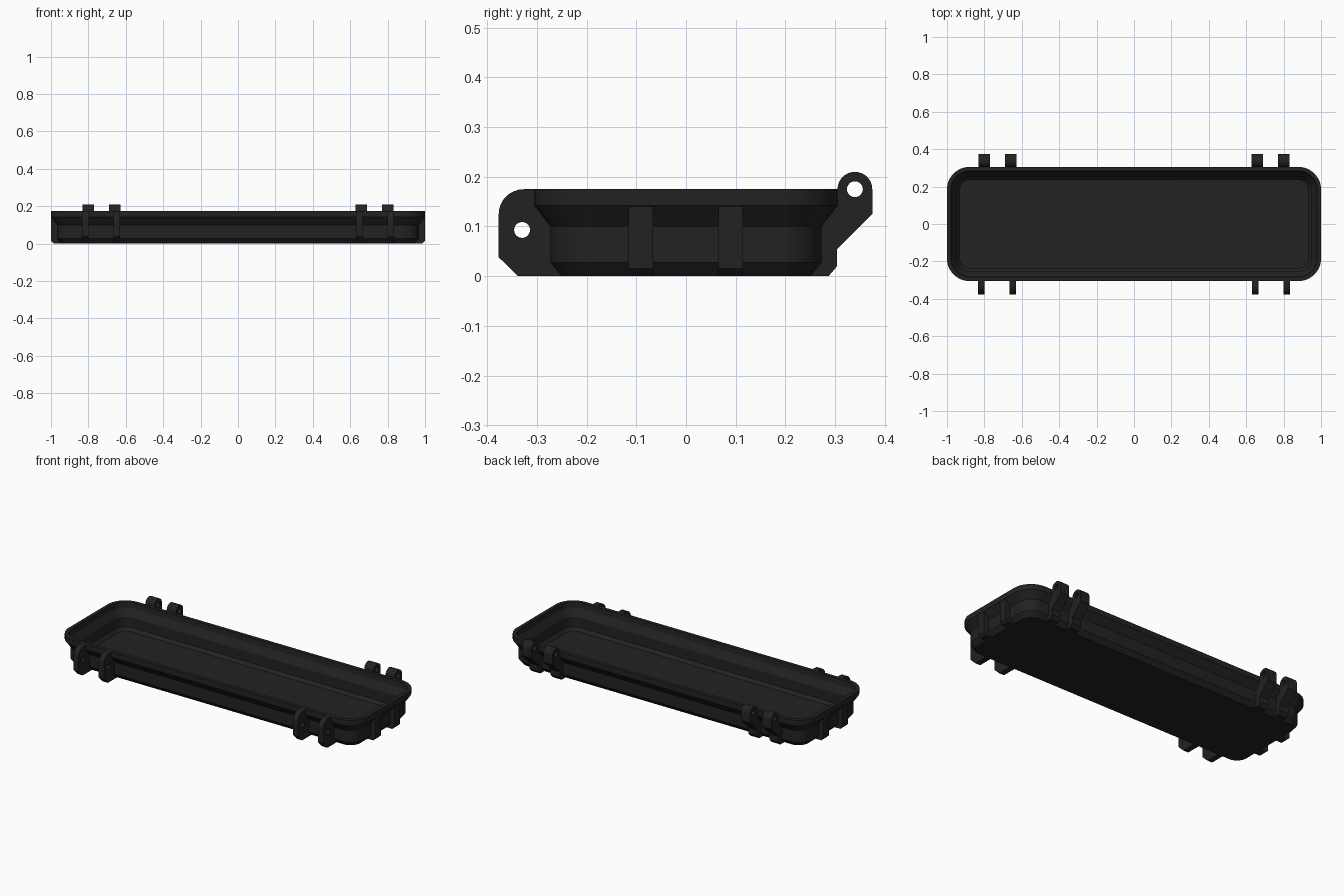
import bpy, bmesh, math
from mathutils import Matrix

if "Cube" in bpy.data.objects:
    bpy.data.objects.remove(bpy.data.objects["Cube"])

black = bpy.data.materials.new("black plastic")
black.diffuse_color = (0.016, 0.016, 0.016, 1)
black.use_nodes = True
black.node_tree.nodes["Principled BSDF"].inputs["Base Color"].default_value = black.diffuse_color

HX, HY = 1.0, 0.305   # half size of the rim
CORNER = 0.12         # rim corner radius


def finish(obj, angle=30):
    obj.data.materials.clear()
    obj.data.materials.append(black)
    bpy.ops.object.select_all(action='DESELECT')
    obj.select_set(True)
    bpy.context.view_layer.objects.active = obj
    bpy.ops.object.shade_smooth_by_angle(angle=math.radians(angle))


def ring(inset, z, steps=12):
    """Rounded rectangle, pulled in from the rim outline."""
    r = max(CORNER - inset, 0.04)
    points = []
    for k, (sx, sy) in enumerate([(1, 1), (-1, 1), (-1, -1), (1, -1)]):
        for i in range(steps + 1):
            a = math.pi / 2 * (k + i / steps)
            points.append((sx * (HX - inset - r) + r * math.cos(a),
                           sy * (HY - inset - r) + r * math.sin(a), z))
    return points


def arc(cy, cz, r, start, end, n):
    return [(cy + r * math.cos(math.radians(start + (end - start) * i / n)),
             cz + r * math.sin(math.radians(start + (end - start) * i / n)))
            for i in range(n + 1)]


def plate(name, x, width, outline, hole=None):
    """Side profile in y and z, with an optional pin hole, extruded along x."""
    curve = bpy.data.curves.new(name, 'CURVE')
    curve.dimensions = '2D'
    curve.fill_mode = 'BOTH'
    curve.extrude = width / 2
    for points in [outline] + ([hole] if hole else []):
        spline = curve.splines.new('POLY')
        spline.points.add(len(points) - 1)
        for p, (y, z) in zip(spline.points, points):
            p.co = (y, z, 0, 1)
        spline.use_cyclic_u = True
    obj = bpy.data.objects.new(name, curve)
    bpy.context.collection.objects.link(obj)
    obj.matrix_world = Matrix(((0, 0, 1, x), (1, 0, 0, 0),
                               (0, 1, 0, 0), (0, 0, 0, 1)))
    bpy.ops.object.select_all(action='DESELECT')
    obj.select_set(True)
    bpy.context.view_layer.objects.active = obj
    bpy.ops.object.convert(target='MESH')
    finish(bpy.context.object)


# Tray shell: outer wall from the bottom up, over the rim, inner wall to the floor
section = [(0.055, 0.0), (0.032, 0.028), (0.032, 0.10), (0.0, 0.142), (0.0, 0.175),
           (0.022, 0.175), (0.025, 0.142), (0.052, 0.10), (0.052, 0.04), (0.068, 0.022)]
bm = bmesh.new()
loops = [[bm.verts.new(p) for p in ring(inset, z)] for inset, z in section]
for low, high in zip(loops, loops[1:]):
    for i in range(len(low)):
        j = (i + 1) % len(low)
        bm.faces.new((low[i], low[j], high[j], high[i]))
bm.faces.new(loops[0][::-1])
bm.faces.new(loops[-1])
bmesh.ops.recalc_face_normals(bm, faces=bm.faces)
mesh = bpy.data.meshes.new("tray")
bm.to_mesh(mesh)
bm.free()
tray = bpy.data.objects.new("tray", mesh)
bpy.context.collection.objects.link(tray)
finish(tray, 25)

# Latch lugs on the front and hinge lugs on the back
latch = ([(-0.245, 0.0), (-0.338, 0.0), (-0.377, 0.038)]
         + arc(-0.327, 0.125, 0.05, 180, 90, 8)
         + [(-0.292, 0.175), (-0.292, 0.142), (-0.26, 0.10), (-0.26, 0.03)])
hinge = ([(0.245, 0.0), (0.287, 0.0), (0.304, 0.02), (0.304, 0.054), (0.375, 0.125)]
         + arc(0.34, 0.175, 0.035, 0, 180, 14)
         + [(0.292, 0.172), (0.292, 0.142), (0.26, 0.10), (0.26, 0.03)])
for side in (-1, 1):
    for x in (0.816, 0.648):
        plate("latch_lug", side * x, 0.034, latch, arc(-0.33, 0.093, 0.016, 0, 345, 23))
    for x in (0.801, 0.659):
        plate("hinge_lug", side * x, 0.061, hinge, arc(0.34, 0.175, 0.016, 0, 345, 23))

# Stiffening ribs on both ends, under the flared rim
rib = [(0.945, 0.0), (0.983, 0.0), (0.999, 0.015), (0.999, 0.145), (0.985, 0.145),
       (0.96, 0.11), (0.96, 0.03)]
for side in (-1, 1):
    for y in (-0.091, 0.090):
        bm = bmesh.new()
        ends = [[bm.verts.new((side * px, y + d, pz)) for px, pz in rib]
                for d in (-0.025, 0.025)]
        for i in range(len(rib)):
            j = (i + 1) % len(rib)
            bm.faces.new((ends[0][i], ends[0][j], ends[1][j], ends[1][i]))
        bm.faces.new(ends[0])
        bm.faces.new(ends[1])
        bmesh.ops.recalc_face_normals(bm, faces=bm.faces)
        mesh = bpy.data.meshes.new("end_rib")
        bm.to_mesh(mesh)
        bm.free()
        obj = bpy.data.objects.new("end_rib", mesh)
        bpy.context.collection.objects.link(obj)
        finish(obj)
